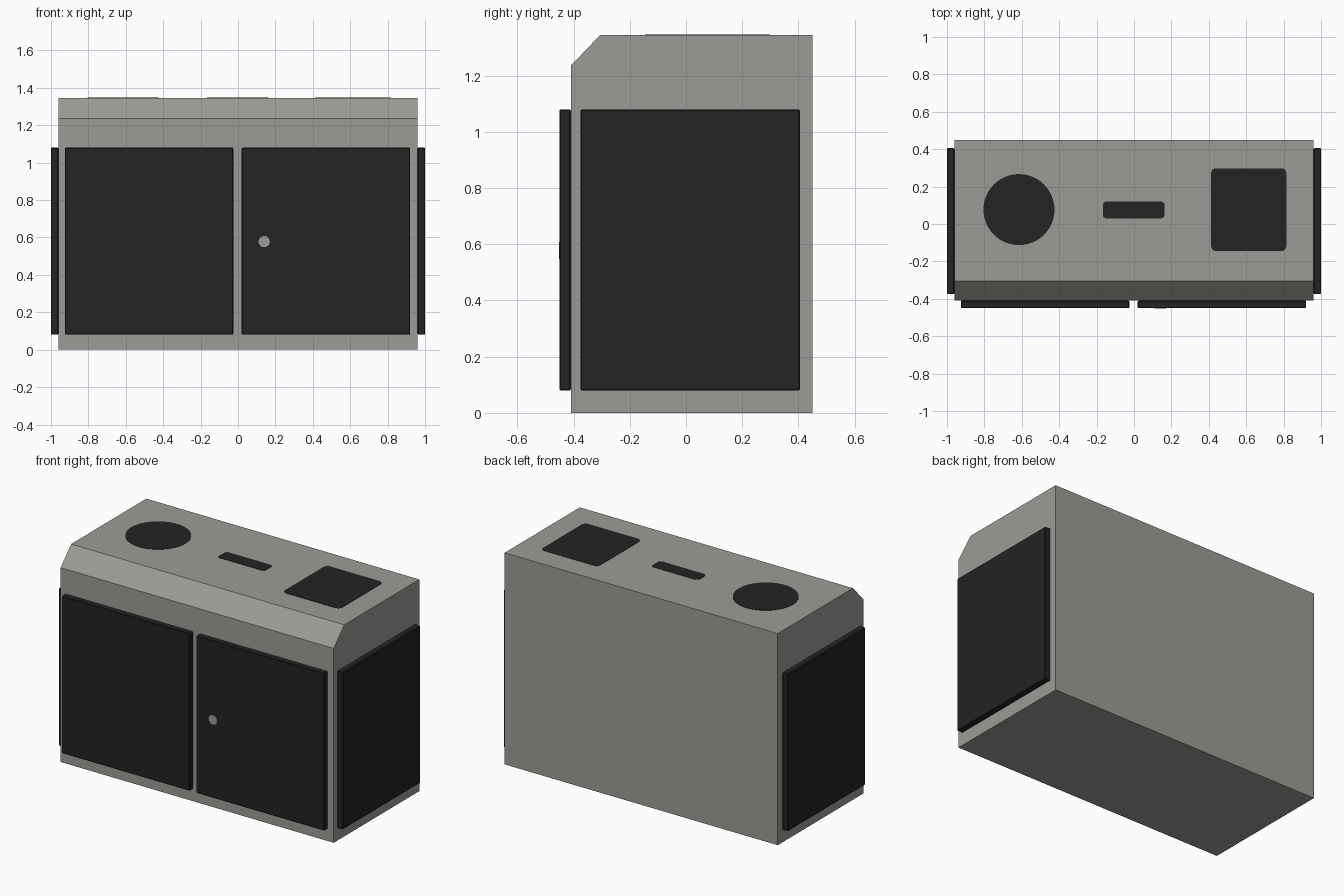
import bpy, bmesh, math
from mathutils import Matrix, Vector

if "Cube" in bpy.data.objects:
    bpy.data.objects.remove(bpy.data.objects["Cube"])


def material(name, rgb):
    m = bpy.data.materials.new(name)
    m.diffuse_color = (*rgb, 1.0)
    m.use_nodes = True
    m.node_tree.nodes["Principled BSDF"].inputs["Base Color"].default_value = m.diffuse_color
    return m


GREY = material("warm grey", (0.335, 0.33, 0.305))
BLACK = material("charcoal black", (0.0168, 0.0168, 0.0168))


def prism(name, outline, depth, mat, matrix=Matrix(), bevel=0.0):
    """Extrude a 2D outline along local z, then place it with a matrix."""
    bm = bmesh.new()
    face = bm.faces.new([bm.verts.new((u, v, 0)) for u, v in outline])
    top = bmesh.ops.extrude_face_region(bm, geom=[face])["geom"]
    bmesh.ops.translate(bm, vec=(0, 0, depth),
                        verts=[g for g in top if isinstance(g, bmesh.types.BMVert)])
    if bevel:
        bmesh.ops.bevel(bm, geom=bm.edges[:], offset=bevel, segments=1,
                        affect='EDGES', clamp_overlap=True)
    bmesh.ops.transform(bm, matrix=matrix, verts=bm.verts)
    bmesh.ops.recalc_face_normals(bm, faces=bm.faces)
    me = bpy.data.meshes.new(name)
    bm.to_mesh(me)
    bm.free()
    me.materials.append(mat)
    ob = bpy.data.objects.new(name, me)
    bpy.context.collection.objects.link(ob)
    return ob


def rect(u0, u1, v0, v1):
    return [(u0, v0), (u1, v0), (u1, v1), (u0, v1)]


def circle(cx, cy, r, n=48):
    return [(cx + r * math.cos(2 * math.pi * i / n),
             cy + r * math.sin(2 * math.pi * i / n)) for i in range(n)]


def rounded(u0, u1, v0, v1, r, n=5):
    pts = []
    corners = [(u1 - r, v1 - r), (u0 + r, v1 - r), (u0 + r, v0 + r), (u1 - r, v0 + r)]
    for k, (cx, cy) in enumerate(corners):
        for i in range(n + 1):
            a = math.pi / 2 * (k + i / n)
            pts.append((cx + r * math.cos(a), cy + r * math.sin(a)))
    return pts


def frame(u, v, w, origin):
    """Matrix mapping local axes to u, v, w at origin."""
    m = Matrix((Vector(u), Vector(v), Vector(w))).transposed().to_4x4()
    m.translation = origin
    return m


# Cabinet body: side profile with a chamfered front top edge
profile = [(-0.41, 0), (0.45, 0), (0.45, 1.345), (-0.305, 1.345), (-0.41, 1.235)]
prism("cabinet_body", profile, 1.92, GREY,
      frame((0, 1, 0), (0, 0, 1), (1, 0, 0), (-0.96, 0, 0)))

# Two front doors and two side panels
front = frame((1, 0, 0), (0, 0, 1), (0, -1, 0), (0, -0.41, 0))
for side, x0, x1 in (("left", -0.925, -0.025), ("right", 0.02, 0.92)):
    prism(side + "_door", rect(x0, x1, 0.08, 1.08), 0.04, BLACK, front, 0.004)
for side, s in (("left", -1), ("right", 1)):
    prism(side + "_side_panel", rect(-0.375, 0.405, 0.08, 1.08), 0.04, BLACK,
          frame((0, 1, 0), (0, 0, 1), (s, 0, 0), (s * 0.96, 0, 0)), 0.004)

# Door lock
prism("door_lock", circle(0.14, 0.578, 0.03, 24), 0.042, GREY, front)

# Three openings on the lid: round, slot and square
lid = Matrix.Translation((0, 0, 1.344))
prism("round_opening", circle(-0.615, 0.077, 0.19), 0.003, BLACK, lid)
prism("slot_opening", rounded(-0.167, 0.163, 0.03, 0.12, 0.02), 0.003, BLACK, lid)
prism("square_opening", rounded(0.412, 0.815, -0.145, 0.298, 0.028), 0.003, BLACK, lid)
